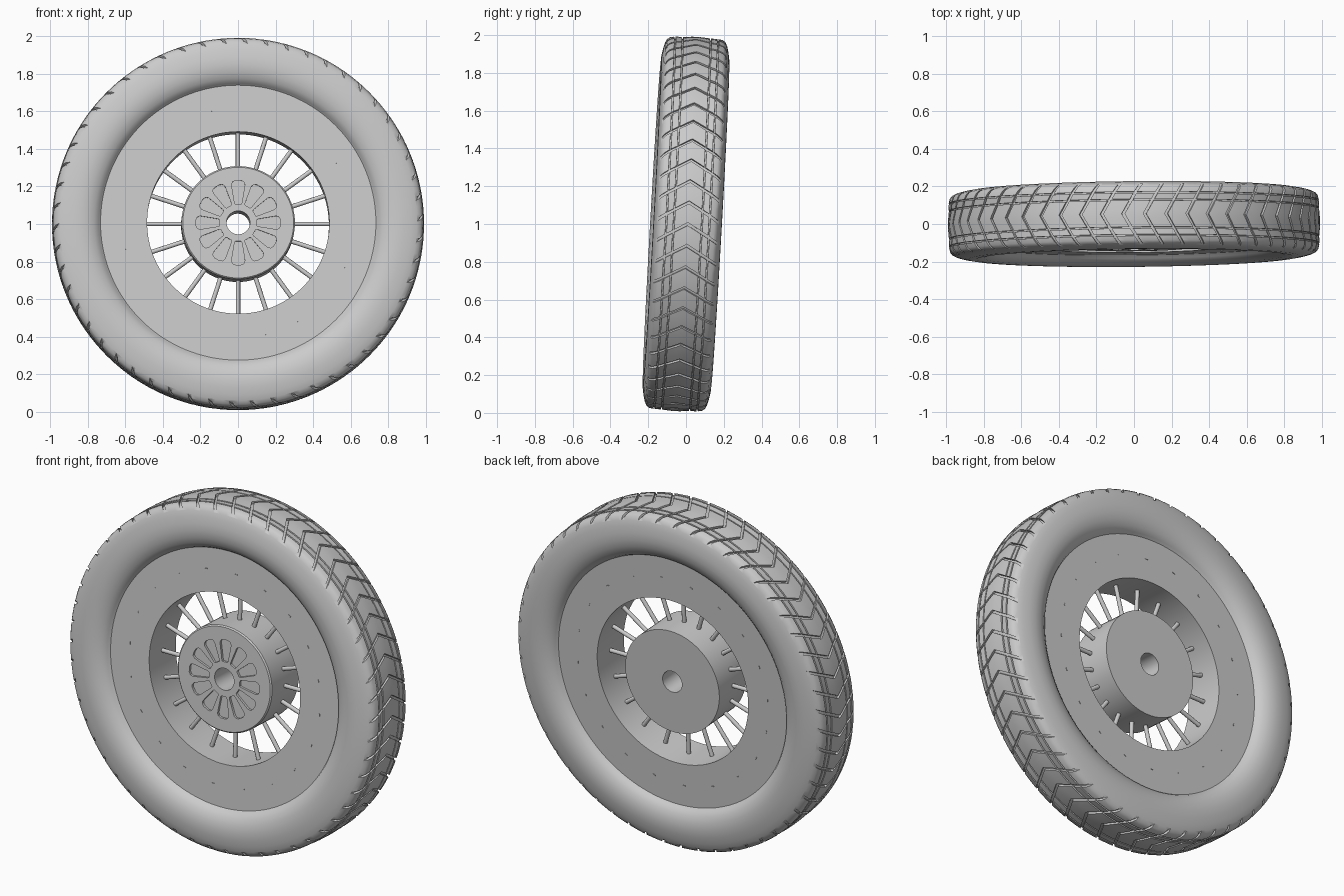
import bpy
import bmesh
from math import sin, cos, tau
from mathutils import Matrix, Vector

if "Cube" in bpy.data.objects:
    bpy.data.objects.remove(bpy.data.objects["Cube"], do_unlink=True)

# The wheel leans back a little and is turned very slightly
POSE = (Matrix.Translation((0, 0, 1)) @ Matrix.Rotation(0.01, 4, 'Z')
        @ Matrix.Rotation(-0.056, 4, 'X') @ Matrix.Scale(0.992, 4))

gray = bpy.data.materials.new("plain_gray")
gray.use_nodes = True
gray.diffuse_color = (0.6, 0.6, 0.6, 1)
gray.node_tree.nodes["Principled BSDF"].inputs["Base Color"].default_value = (0.6, 0.6, 0.6, 1)


def polar(r, angle, y):
    return Vector((r * cos(angle), y, r * sin(angle)))


def finish(name, bm):
    """Turn a bmesh into an object standing in the wheel's pose."""
    bmesh.ops.recalc_face_normals(bm, faces=bm.faces)
    bm.transform(POSE)
    mesh = bpy.data.meshes.new(name)
    bm.to_mesh(mesh)
    bm.free()
    mesh.materials.append(gray)
    obj = bpy.data.objects.new(name, mesh)
    bpy.context.collection.objects.link(obj)
    return obj


def smooth(obj):
    bpy.ops.object.select_all(action='DESELECT')
    obj.select_set(True)
    bpy.context.view_layer.objects.active = obj
    bpy.ops.object.shade_smooth_by_angle(angle=0.6)


def loft(bm, rings, closed):
    """Skin a list of equal point rings, capped at the ends unless closed."""
    loops = [[bm.verts.new(p) for p in ring] for ring in rings]
    n = len(loops[0])
    for i in range(len(loops) if closed else len(loops) - 1):
        a, b = loops[i], loops[(i + 1) % len(loops)]
        for j in range(n):
            k = (j + 1) % n
            bm.faces.new((a[j], a[k], b[k], b[j]))
    if not closed:
        bm.faces.new(loops[0])
        bm.faces.new(loops[-1])


def lathe(name, profile, segments):
    """Revolve a closed (radius, y) profile around the axle."""
    bm = bmesh.new()
    loft(bm, [[polar(r, tau * i / segments, y) for r, y in profile]
              for i in range(segments)], True)
    return finish(name, bm)


def cut(obj, cutter):
    """Subtract the cutter, apply, and remove the helper."""
    cutter.hide_render = True
    mod = obj.modifiers.new("cut", 'BOOLEAN')
    mod.operation = 'DIFFERENCE'
    mod.solver = 'EXACT'
    mod.object = cutter
    bpy.ops.object.select_all(action='DESELECT')
    obj.select_set(True)
    bpy.context.view_layer.objects.active = obj
    bpy.ops.object.modifier_apply(modifier=mod.name)
    bpy.data.objects.remove(cutter, do_unlink=True)


# Tire: rounded sidewalls, nearly flat tread with two ring grooves per side
half = [(0.70, 0.10), (0.738, 0.122), (0.75, 0.143), (0.775, 0.163), (0.81, 0.177),
        (0.85, 0.183), (0.89, 0.181), (0.93, 0.174), (0.96, 0.166), (0.98, 0.156),
        (0.99, 0.142)]
for y in (0.115, 0.075):
    half += [(0.995, y + 0.004), (0.986, y + 0.003), (0.986, y - 0.003), (0.996, y - 0.004)]
half.append((1.0, 0.02))
tire = lathe("tire", half + [(r, -y) for r, y in reversed(half)], 144)

# Chevron grooves across the tread
bm = bmesh.new()
CHEVRONS = 54
arm = [(0.18, -0.115, 0.95), (0.15, -0.09, 0.973), (0.12, -0.07, 0.983), (0.0, 0.0, 0.987)]
path = arm + [(-y, shift, r) for y, shift, r in reversed(arm[:-1])]
for i in range(CHEVRONS):
    base = tau * i / CHEVRONS
    rings = []
    for y, shift, r in path:
        a, b = base + shift - 0.008, base + shift + 0.008
        rings.append([polar(r, a, y), polar(r, b, y), polar(1.03, b, y), polar(1.03, a, y)])
    loft(bm, rings, False)
cut(tire, finish("tread_cutter", bm))
smooth(tire)

# Flat rim ring
smooth(lathe("rim", [(0.49, -0.126), (0.745, -0.126), (0.745, 0.126), (0.49, 0.126)], 96))

# Hub drum with axle hole
hub = lathe("hub", [(0.063, -0.13), (0.298, -0.13), (0.305, -0.123),
                    (0.305, 0.13), (0.063, 0.13)], 72)

# Twelve shallow petal recesses on the hub front
bm = bmesh.new()
side = [(0.10, 0.016), (0.108, 0.02), (0.205, 0.036), (0.22, 0.03), (0.227, 0.015)]
outline = side + [(r, -w) for r, w in reversed(side)]
for i in range(12):
    turn = Matrix.Rotation(tau * i / 12, 4, 'Y')
    loft(bm, [[turn @ Vector((r, y, w)) for r, w in outline] for y in (-0.16, -0.116)], False)
cut(hub, finish("petal_cutter", bm))
smooth(hub)

# Twenty round spokes, and a tiny dash on both rim faces beside each
spokes, dashes = bmesh.new(), bmesh.new()
for i in range(20):
    turn = Matrix.Rotation(tau * i / 20, 4, 'Y')
    bmesh.ops.create_cone(spokes, cap_ends=True, segments=12, radius1=0.012, radius2=0.012,
                          depth=0.24, matrix=turn @ Matrix.Translation((0, 0, 0.40)))
    for y in (-0.126, 0.126):
        bmesh.ops.create_cube(dashes, size=1, matrix=turn @ Matrix.Translation((0.05, y, 0.617))
                              @ Matrix.Diagonal((0.016, 0.006, 0.005, 1)))
smooth(finish("spokes", spokes))
finish("rim_dashes", dashes)
